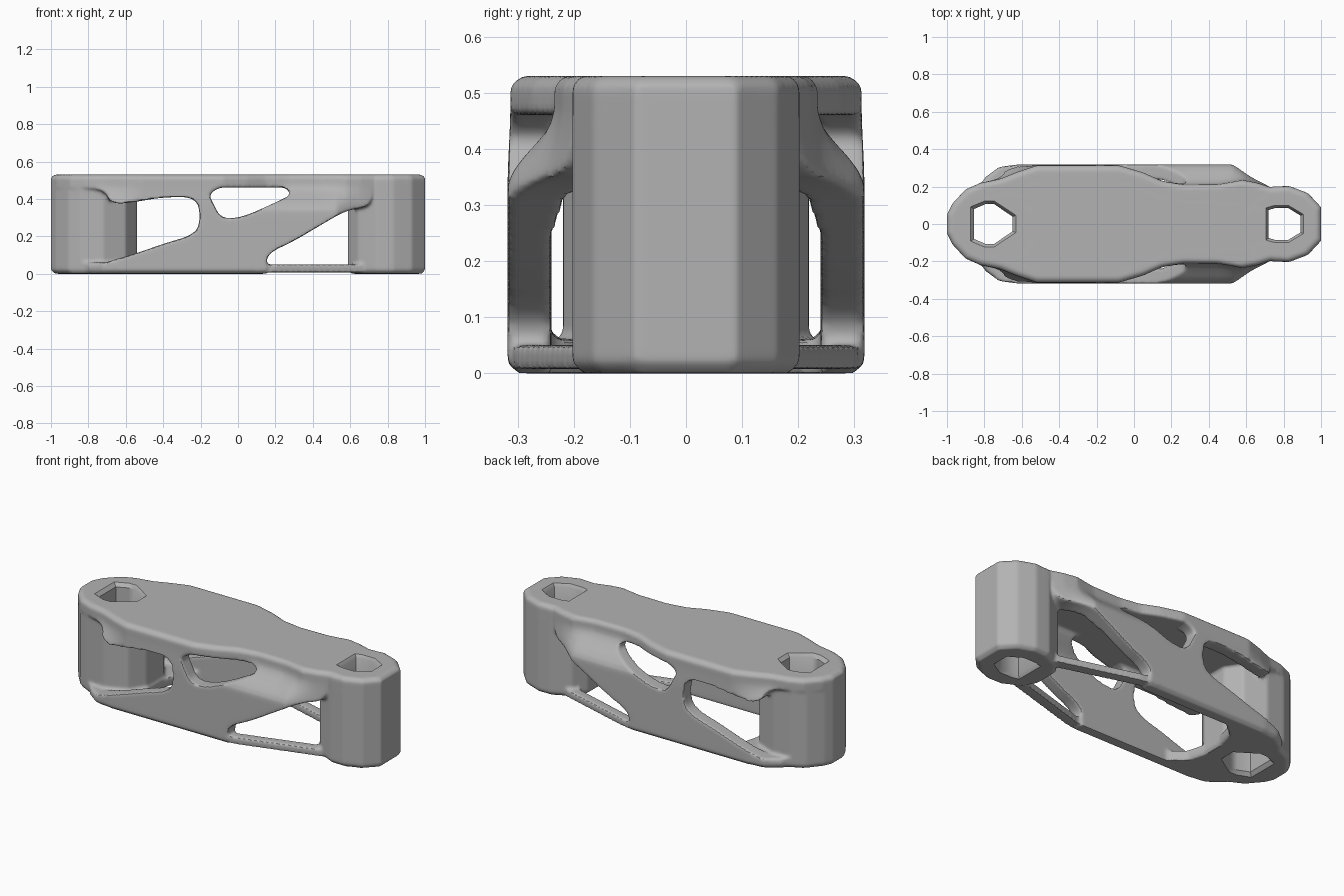
import bpy, bmesh, math

if "Cube" in bpy.data.objects:
    bpy.data.objects.remove(bpy.data.objects["Cube"])

# Half-width of the top plate along x, also used to lean the side walls in
PLATE = [(-1, 0.05), (-0.97, 0.11), (-0.9, 0.185), (-0.82, 0.22), (-0.72, 0.24), (-0.62, 0.28),
         (-0.52, 0.313), (-0.08, 0.313), (0.05, 0.275), (0.15, 0.23), (0.27, 0.21), (0.45, 0.212),
         (0.58, 0.235), (0.66, 0.22), (0.75, 0.19), (0.83, 0.203), (0.93, 0.165), (1, 0.09)]
# Half-width of the side walls low down
WALL = [(-0.85, 0.21), (-0.72, 0.305), (-0.62, 0.318), (0.53, 0.318), (0.64, 0.245), (0.8, 0.17)]


def interp(table, x):
    for (x0, y0), (x1, y1) in zip(table, table[1:]):
        if x <= x1:
            return y0 + (y1 - y0) * max(0, (x - x0) / (x1 - x0))
    return table[-1][1]


def sym(half):
    return half + [(x, -y) for x, y in reversed(half) if y]


def round_loop(pts, passes=2):
    for _ in range(passes):
        out = []
        for a, b in zip(pts, pts[1:] + pts[:1]):
            out += [(a[0] * (1 - t) + b[0] * t, a[1] * (1 - t) + b[1] * t) for t in (0.25, 0.75)]
        pts = out
    return pts


def bridge(bm, rings):
    vs = [[bm.verts.new(p) for p in r] for r in rings]
    n = len(vs[0])
    for a, b in zip(vs, vs[1:]):
        for i in range(n):
            bm.faces.new((a[i], a[(i + 1) % n], b[(i + 1) % n], b[i]))
    bm.faces.new(vs[0][::-1])
    bm.faces.new(vs[-1])


def finish(name, bm):
    bmesh.ops.recalc_face_normals(bm, faces=bm.faces)
    me = bpy.data.meshes.new(name)
    bm.to_mesh(me)
    bm.free()
    ob = bpy.data.objects.new(name, me)
    bpy.context.collection.objects.link(ob)
    return ob


def stack(bm, outline, cx, rings):
    """Loft an outline through (z, x scale, y scale) rings."""
    bridge(bm, [[(cx + (x - cx) * sx, y * sy, z) for x, y in outline] for z, sx, sy in rings])


def bake(ob):
    deps = bpy.context.evaluated_depsgraph_get()
    me = bpy.data.meshes.new_from_object(ob.evaluated_get(deps))
    ob.modifiers.clear()
    ob.data = me


def cut(ob, cutter):
    cutter.hide_render = True
    m = ob.modifiers.new("cut", 'BOOLEAN')
    m.operation, m.solver, m.object = 'DIFFERENCE', 'EXACT', cutter
    bake(ob)
    bpy.data.objects.remove(cutter)


# Side walls: curved slabs that lean in towards the plate edge
def wall_y(x, z):
    low = interp(WALL, x)
    top = min(low, interp(PLATE, x))
    t = min(1, max(0, (z - 0.33) / 0.15))
    t = t * t * (3 - 2 * t)
    return low + (top - low) * t


bm = bmesh.new()
zs = [0, 0.02] + [0.02 + 0.49 * k / 20 for k in range(1, 21)] + [0.53]
xs = [-0.8 + 1.56 * k / 60 for k in range(61)]
for s in (-1, 1):
    rings = []
    for x in xs:
        thick = 0.078 + 0.04 * min(1, max(0, (x - 0.4) / 0.2))
        outer = [(x, s * (wall_y(x, z) - (0.02 if z in (0, 0.53) else 0)), z) for z in zs]
        inner = [(x, s * (wall_y(x, z) - thick), z) for z in zs]
        rings.append(outer + inner[::-1])
    bridge(bm, rings)
walls = finish("side_walls", bm)

# Openings through both walls
OPENINGS = [
    [(-1, 0.04), (-0.76, 0.04), (-0.68, 0.07), (-0.54, 0.11), (-0.4, 0.16), (-0.23, 0.21), (-0.2, 0.29),
     (-0.22, 0.41), (-0.4, 0.41), (-0.54, 0.385), (-0.68, 0.37), (-0.72, 0.46), (-1, 0.46)],
    [(-0.16, 0.43), (-0.06, 0.475), (0.2, 0.485), (0.3, 0.43), (0.2, 0.38), (0.02, 0.3), (-0.09, 0.295),
     (-0.13, 0.37)],
    [(0.15, -0.2), (0.15, 0.04), (0.16, 0.11), (0.3, 0.175), (0.45, 0.265), (0.58, 0.34), (0.71, 0.36),
     (0.72, 0.45), (0.72, 0.7), (1.2, 0.7), (1.2, -0.2)],
]
bm = bmesh.new()
for loop in OPENINGS:
    pts = round_loop(loop)
    bridge(bm, [[(x, y, z) for x, z in pts] for y in (-0.6, 0.6)])
cut(walls, finish("opening_cutter", bm))

# Body: walls, end bosses, top plate, foot plate and thin lower bars
bm = bmesh.new()
bm.from_mesh(walls.data)
bpy.data.objects.remove(walls)
left = sym([(-1, 0.05), (-0.975, 0.1), (-0.91, 0.175), (-0.84, 0.21), (-0.72, 0.22), (-0.6, 0.17), (-0.54, 0.08)])
right = sym([(1, 0.09), (0.93, 0.165), (0.83, 0.203), (0.74, 0.2), (0.64, 0.15), (0.588, 0.07)])
for outline, cx in ((left, -0.77), (right, 0.795)):
    stack(bm, outline, cx, [(0, 0.91, 0.91), (0.02, 1, 1), (0.51, 1, 1), (0.53, 0.91, 0.91)])
stack(bm, sym(PLATE), 0, [(0.46, 1, 1), (0.512, 1, 1), (0.53, 0.982, 0.93)])
foot = sym([(-0.97, 0.09), (-0.9, 0.18), (-0.82, 0.22), (-0.72, 0.3), (-0.4, 0.29), (-0.42, 0.24),
            (-0.5, 0.17), (-0.53, 0.06)])
stack(bm, foot, -0.7, [(0, 0.95, 0.95), (0.02, 1, 1), (0.06, 1, 1)])
for s in (-1, 1):
    bar = [(0.08, 0.26 * s), (0.1, 0.312 * s), (0.2, 0.305 * s), (0.7, 0.16 * s), (0.68, 0.1 * s), (0.17, 0.25 * s)]
    stack(bm, bar, 0, [(0.008, 1, 1), (0.05, 1, 1)])
body = finish("bracket_body", bm)

# Fuse and soften into one organic casting
m = body.modifiers.new("fuse", 'REMESH')
m.mode, m.voxel_size = 'VOXEL', 0.009
m = body.modifiers.new("soften", 'SMOOTH')
m.factor, m.iterations = 0.5, 4
bake(body)

# Six-sided bolt holes with chamfered rims
bm = bmesh.new()
for half, cx in (([(-0.855, 0.08), (-0.79, 0.108), (-0.75, 0.108), (-0.65, 0.04)], -0.755),
                 ([(0.72, 0.075), (0.755, 0.085), (0.825, 0.085), (0.89, 0.045)], 0.805)):
    stack(bm, sym(half), cx, [(-0.02, 1.36, 1.3), (0.02, 1, 1), (0.51, 1, 1), (0.55, 1.36, 1.3)])
cut(body, finish("hole_cutter", bm))

# Single grey finish
grey = bpy.data.materials.new("grey_metal")
grey.diffuse_color = (0.45, 0.45, 0.45, 1)
grey.use_nodes = True
grey.node_tree.nodes["Principled BSDF"].inputs["Base Color"].default_value = grey.diffuse_color
body.data.materials.clear()
body.data.materials.append(grey)
for p in body.data.polygons:
    p.material_index = 0
bpy.ops.object.select_all(action='DESELECT')
body.select_set(True)
bpy.context.view_layer.objects.active = body
bpy.ops.object.shade_smooth_by_angle(angle=math.radians(38))
